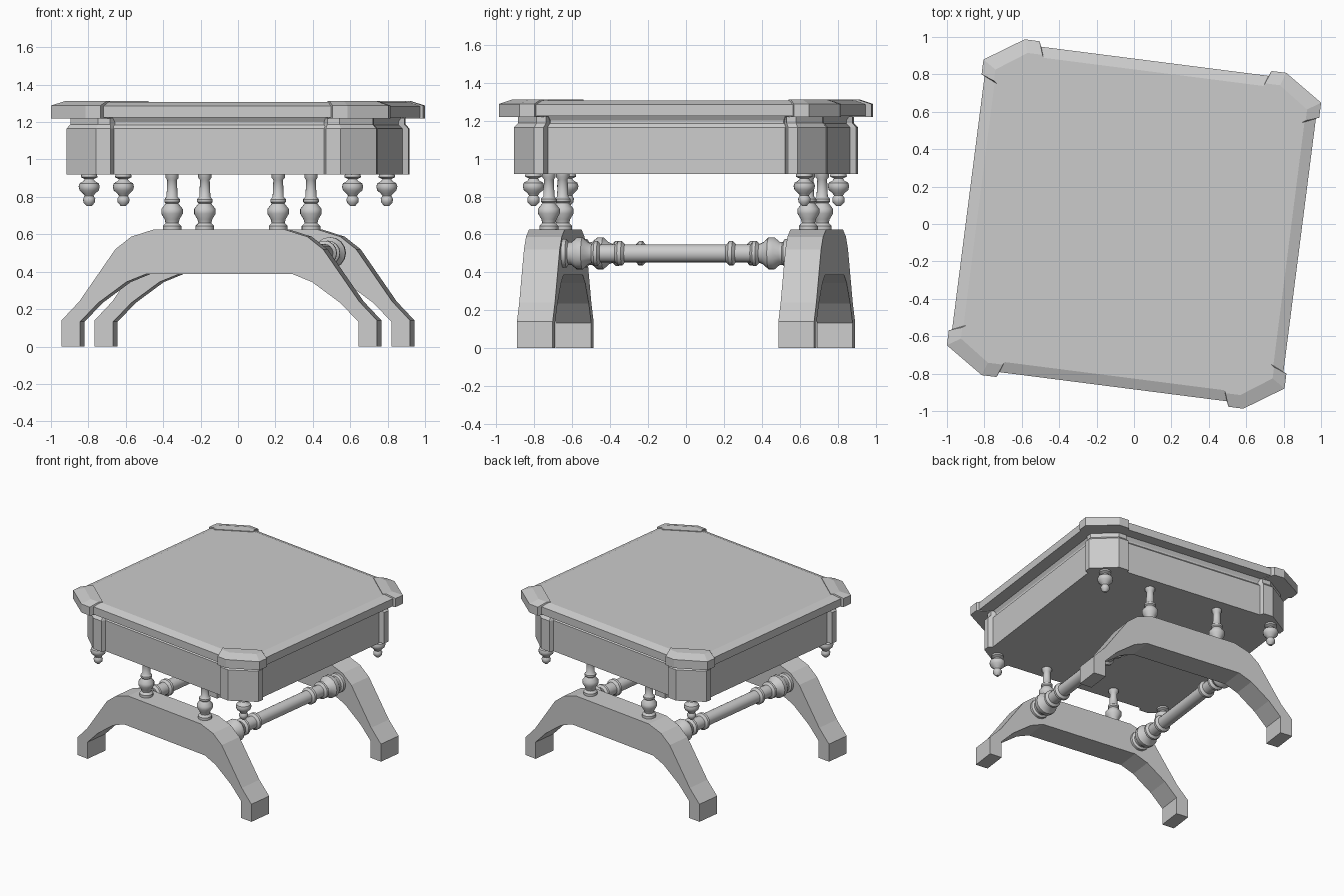
import bpy, bmesh, math
from mathutils import Matrix, Vector

if "Cube" in bpy.data.objects:
    bpy.data.objects.remove(bpy.data.objects["Cube"])

TURN = Matrix.Rotation(math.radians(-7.3), 4, 'Z')  # whole table is turned slightly
SIGNS = [(x, y) for x in (-1, 1) for y in (-1, 1)]


def loft(name, rings, smooth=False, open_floor=False):
    """Skin a stack of equal-length point rings and cap both ends."""
    bm = bmesh.new()
    vs = [[bm.verts.new(p) for p in r] for r in rings]
    n = len(vs[0])
    for a, b in zip(vs, vs[1:]):
        for i in range(n):
            j = (i + 1) % n
            bm.faces.new((a[i], a[j], b[j], b[i]))
    bm.faces.new(vs[0][::-1])
    bm.faces.new(vs[-1])
    bmesh.ops.recalc_face_normals(bm, faces=bm.faces)
    if open_floor:
        low = [f for f in bm.faces if all(v.co.z < 0.001 for v in f.verts)]
        bmesh.ops.delete(bm, geom=low, context='FACES')
    bm.transform(TURN)
    me = bpy.data.meshes.new(name)
    bm.to_mesh(me)
    bm.free()
    ob = bpy.data.objects.new(name, me)
    bpy.context.collection.objects.link(ob)
    if smooth:
        bpy.ops.object.select_all(action='DESELECT')
        bpy.context.view_layer.objects.active = ob
        ob.select_set(True)
        bpy.ops.object.shade_smooth_by_angle(angle=math.radians(40))
    return ob


def octagon(hx, hy, cx, cy, z):
    q = [(hx, cy), (cx, hy), (-cx, hy), (-hx, cy)]
    return [(x, y, z) for x, y in q] + [(-x, -y, z) for x, y in q]


def turned(name, origin, axis, profile, sides=16):
    """Lathe a (radius, distance) profile about an axis through origin."""
    rot = Vector((0, 0, 1)).rotation_difference(Vector(axis))
    ang = [2 * math.pi * i / sides for i in range(sides)]
    loft(name, [[Vector(origin) + rot @ Vector((r * math.cos(a), r * math.sin(a), d))
                 for a in ang] for r, d in profile], smooth=True)


def corner(name, sx, sy, layers):
    loft(name, [[(sx * x, sy * y, z) for x, y in pts] for z, pts in layers])


# table top
loft("table_top", [octagon(.893, .877, .66, .71, 1.225), octagon(.893, .877, .66, .71, 1.285),
                   octagon(.835, .82, .62, .67, 1.307)])
# apron with stepped moulding under the top
loft("apron", [octagon(.805, .80, .60, .63, .92), octagon(.805, .80, .60, .63, 1.165),
               octagon(.785, .78, .59, .62, 1.185), octagon(.785, .78, .59, .62, 1.2),
               octagon(.80, .795, .60, .63, 1.225)])

# corner blocks of the top, corner posts of the apron, hanging finials
top_out = [(.625, .905), (.705, .905), (.91, .77), (.91, .69), (.82, .65), (.585, .81)]
top_in = [(.60, .835), (.68, .835), (.84, .725), (.84, .665), (.82, .65), (.585, .81)]
post = [(.58, .83), (.66, .83), (.835, .70), (.835, .65), (.77, .62), (.55, .76)]
post_in = [(.585, .81), (.65, .81), (.815, .69), (.815, .64), (.77, .62), (.55, .76)]
finial = [(.04, .93), (.045, .905), (.024, .895), (.03, .885), (.052, .872), (.057, .855),
          (.052, .835), (.03, .815), (.024, .805), (.033, .79), (.031, .77), (.012, .75)]
for sx, sy in SIGNS:
    corner("top_corner", sx, sy, [(1.22, top_out), (1.288, top_out), (1.312, top_in)])
    corner("apron_post", sx, sy, [(.92, post), (1.165, post), (1.187, post_in), (1.222, post_in)])
    turned("finial", (sx * .71, sy * .72, 0), (0, 0, 1), finial)

# arched legs
outer = [(.85, 0), (.85, .14), (.755, .24), (.56, .52), (.475, .587), (.355, .625)]
inner = [(.75, 0), (.75, .133), (.65, .235), (.50, .345), (.395, .387)]
arch = (outer + [(-x, z) for x, z in outer[::-1]]
        + [(-x, z) for x, z in inner] + inner[::-1])
for s in (-1, 1):
    ob = loft("arched_leg", [[(x, s * y, z) for x, z in arch] for y in (.60, .79)])
    # open the undersides of the feet is not needed; keep the arch closed

# small columns between legs and apron
column = [(.05, .615), (.05, .645), (.035, .66), (.04, .68), (.058, .71), (.058, .735),
          (.034, .765), (.042, .773), (.042, .787), (.03, .80), (.026, .89),
          (.036, .903), (.036, .93)]
for x in (-.267, .305):
    for s in (-1, 1):
        turned("column", (x, s * .69, 0), (0, 0, 1), column)

# turned stretchers joining the two legs
half = [(.048, .27), (.065, .285), (.065, .305), (.048, .32), (.048, .40), (.066, .413),
        (.066, .43), (.05, .445), (.058, .465), (.085, .495), (.085, .525), (.06, .555),
        (.06, .57), (.075, .58), (.075, .61)]
stretcher = [(r, -d) for r, d in half[::-1]] + half
for s in (-1, 1):
    turned("stretcher", (s * .43, 0, .5), (0, 1, 0), stretcher)
